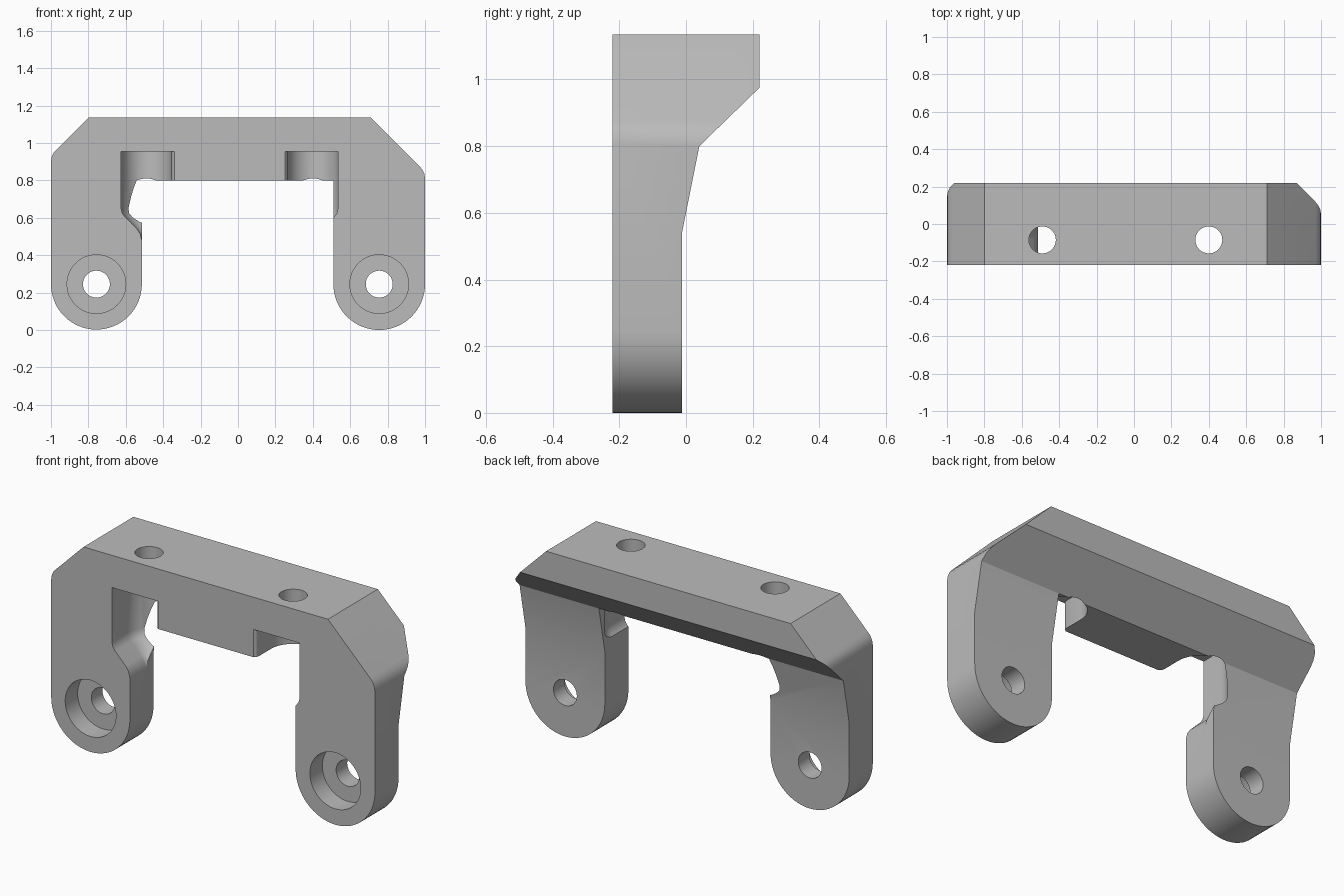
import bpy, bmesh, math

cube = bpy.data.objects.get("Cube")
if cube:
    bpy.data.objects.remove(cube, do_unlink=True)

grey = bpy.data.materials.new("light grey")
grey.use_nodes = True
colour = (0.5, 0.5, 0.5, 1)
grey.diffuse_color = colour
grey.node_tree.nodes["Principled BSDF"].inputs["Base Color"].default_value = colour


def loft(name, rings):
    """Closed solid through a list of matching rings of points."""
    bm = bmesh.new()
    rows = [[bm.verts.new(p) for p in ring] for ring in rings]
    n = len(rows[0])
    for a, b in zip(rows, rows[1:]):
        for i in range(n):
            j = (i + 1) % n
            bm.faces.new((a[i], a[j], b[j], b[i]))
    bm.faces.new(rows[0])
    bm.faces.new(rows[-1])
    bmesh.ops.recalc_face_normals(bm, faces=bm.faces)
    mesh = bpy.data.meshes.new(name)
    bm.to_mesh(mesh)
    bm.free()
    mesh.materials.append(grey)
    obj = bpy.data.objects.new(name, mesh)
    bpy.context.collection.objects.link(obj)
    return obj


def arc(cx, cy, r, start, end, steps):
    return [(cx + r * math.cos(math.radians(start + (end - start) * i / steps)),
             cy + r * math.sin(math.radians(start + (end - start) * i / steps)))
            for i in range(steps + 1)]


def cylinder_y(name, x, z, r, y0, y1):
    pts = arc(x, z, r, 0, 352.5, 47)
    return loft(name, [[(a, y, b) for a, b in pts] for y in (y0, y1)])


def cylinder_z(name, x, y, r, z0, z1):
    pts = arc(x, y, r, 0, 352.5, 47)
    return loft(name, [[(a, b, z) for a, b in pts] for z in (z0, z1)])


def combine(target, tool, operation):
    mod = target.modifiers.new(tool.name, 'BOOLEAN')
    mod.operation, mod.object, mod.solver = operation, tool, 'EXACT'
    bpy.context.view_layer.objects.active = target
    bpy.ops.object.modifier_apply(modifier=mod.name)
    bpy.data.objects.remove(tool, do_unlink=True)


# Arch outline with rounded feet, extruded front to back
RIGHT_X, LEFT_X, FOOT_Z = -0.757, 0.755, 0.245
outline = [(-0.8, 1.135), (-0.965, 0.97), (-0.985, 0.95), (-0.996, 0.925), (-1, 0.9)]
outline += arc(RIGHT_X, FOOT_Z, 0.243, 180, 360, 32)
outline += [(-0.514, 0.8), (0.51, 0.8)]
outline += arc(LEFT_X, FOOT_Z, 0.245, 180, 360, 32)
outline += [(1, 0.81), (0.996, 0.835), (0.985, 0.858), (0.97, 0.876), (0.71, 1.135)]
bracket = loft("bracket", [[(x, y, z) for x, z in outline] for y in (-0.22, 0.3)])

# Side profile trims the sloped back
side = [(-0.3, -0.1), (-0.012, -0.1), (-0.012, 0.54), (0.04, 0.8),
        (0.22, 0.975), (0.22, 1.3), (-0.3, 1.3)]
combine(bracket, loft("side_trim", [[(x, y, z) for y, z in side] for x in (-1.2, 1.2)]),
        'INTERSECT')

# Front-opening bolt pockets, tapering into the legs, with bolt holes above
BOLT_Y = -0.085
TAPER = [(0.955, 0.135), (0.65, 0.135), (0.625, 0.129), (0.605, 0.115),
         (0.54, 0.05), (0.515, 0.033), (0.48, 0.024), (0.4, 0.01)]
for name, x, inward in (("right", -0.49, 1), ("left", 0.4, -1)):
    rings = []
    for z, r in TAPER:
        back = arc(0, BOLT_Y, r, 0, 180, 24)
        ring = [(r + 0.015, -0.3), (r + 0.015, -0.22), (r + 0.005, -0.21), (r, -0.195)]
        ring += back + [(-r, -0.3)]
        rings.append([(x + inward * px, py, z) for px, py in ring])
    combine(bracket, loft(name + "_pocket", rings), 'DIFFERENCE')
    combine(bracket, cylinder_z(name + "_bolt_hole", x, BOLT_Y, 0.072, 0.9, 1.3), 'DIFFERENCE')

# Counterbored pivot holes through the feet
for name, x in (("right", RIGHT_X), ("left", LEFT_X)):
    combine(bracket, cylinder_y(name + "_counterbore", x, FOOT_Z, 0.157, -0.4, -0.11),
            'DIFFERENCE')
    combine(bracket, cylinder_y(name + "_pivot_hole", x, FOOT_Z, 0.072, -0.3, 0.3),
            'DIFFERENCE')

bpy.ops.object.select_all(action='DESELECT')
bracket.select_set(True)
bpy.context.view_layer.objects.active = bracket
bpy.ops.object.shade_smooth_by_angle(angle=math.radians(25))
